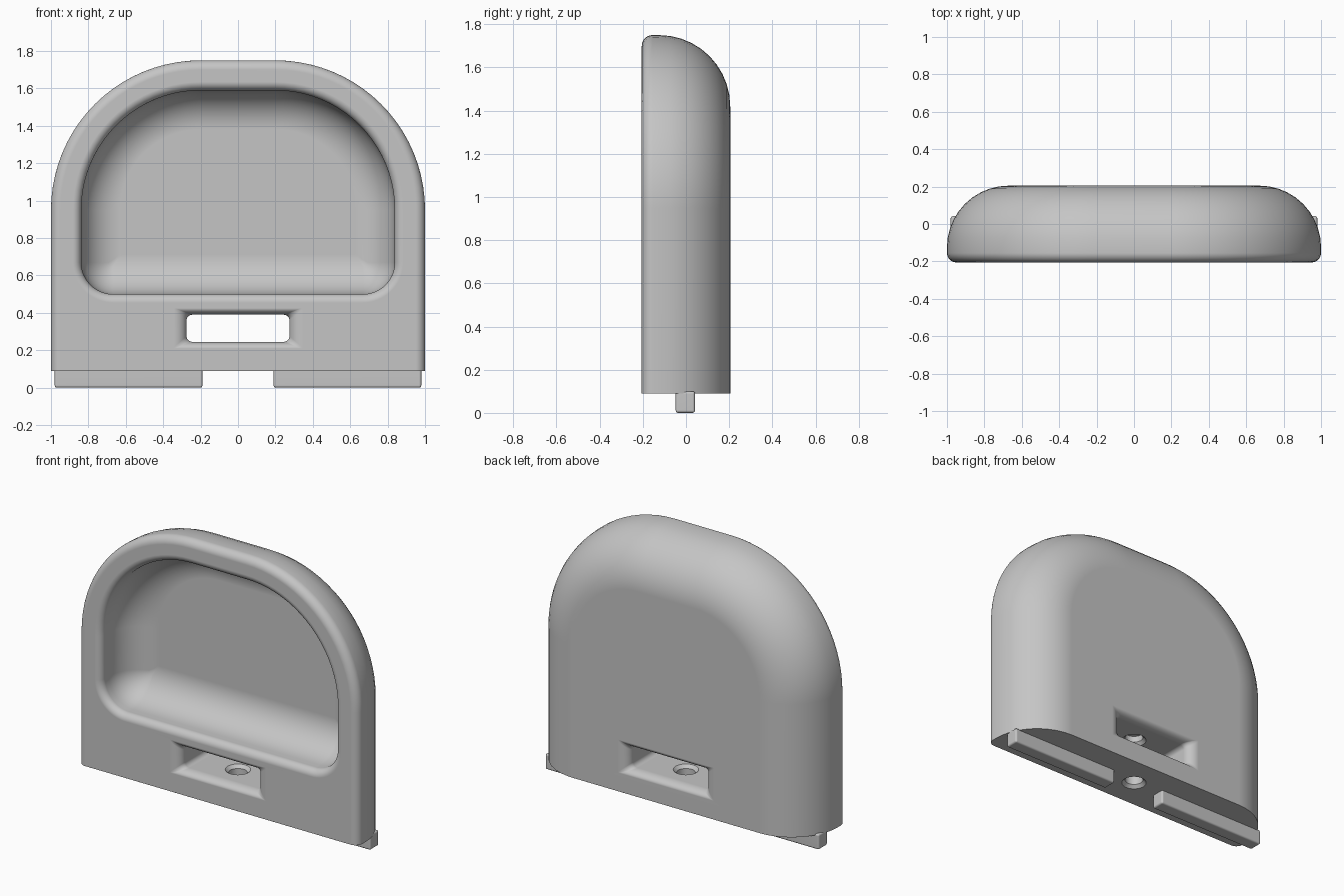
import bpy, bmesh
from math import sin, cos, pi, radians

cube = bpy.data.objects.get("Cube")
if cube:
    bpy.data.objects.remove(cube, do_unlink=True)

grey = bpy.data.materials.new("light grey")
grey.use_nodes = True
colour = (0.56, 0.56, 0.56, 1)
grey.diffuse_color = colour
grey.node_tree.nodes["Principled BSDF"].inputs["Base Color"].default_value = colour

HALF_DEPTH = 0.205
BASE_Z = 0.09
QUARTER = [i / 10 * pi / 2 for i in range(11)]


def outline(half_w, z0, z1, r_top, r_bottom, y, steps=20):
    """Rounded rectangle in the xz plane, counter-clockwise from bottom right."""
    points = []
    corners = [(1, z0, r_bottom, -pi / 2), (1, z1, r_top, 0),
               (-1, z1, r_top, pi / 2), (-1, z0, r_bottom, pi)]
    for side, z, r, start in corners:
        cx = side * (half_w - r)
        cz = z + r if z == z0 else z - r
        count = steps if r > 0 else 0
        for i in range(count + 1):
            a = start + i / max(count, 1) * pi / 2
            points.append((cx + r * cos(a), y, cz + r * sin(a)))
    return points


def loft(name, rings):
    """Closed solid through a list of rings with equal point counts."""
    bm = bmesh.new()
    loops = [[bm.verts.new(p) for p in ring] for ring in rings]
    n = len(loops[0])
    for a, b in zip(loops, loops[1:]):
        for i in range(n):
            j = (i + 1) % n
            bm.faces.new((a[i], a[j], b[j], b[i]))
    bm.faces.new(loops[0])
    bm.faces.new(loops[-1])
    bmesh.ops.recalc_face_normals(bm, faces=bm.faces)
    mesh = bpy.data.meshes.new(name)
    bm.to_mesh(mesh)
    bm.free()
    mesh.materials.append(grey)
    obj = bpy.data.objects.new(name, mesh)
    bpy.context.collection.objects.link(obj)
    return obj


def activate(obj):
    bpy.ops.object.select_all(action="DESELECT")
    obj.select_set(True)
    bpy.context.view_layer.objects.active = obj


def bevel(obj, width):
    mod = obj.modifiers.new("edge rounding", "BEVEL")
    mod.width, mod.segments = width, 3
    mod.limit_method, mod.angle_limit = "ANGLE", radians(50)
    activate(obj)
    bpy.ops.object.modifier_apply(modifier=mod.name)


def cut(obj, cutter):
    mod = obj.modifiers.new("cut", "BOOLEAN")
    mod.operation, mod.solver, mod.object = "DIFFERENCE", "EXACT", cutter
    activate(obj)
    bpy.ops.object.modifier_apply(modifier=mod.name)
    bpy.data.objects.remove(cutter, do_unlink=True)


def finish(obj):
    activate(obj)
    bpy.ops.object.shade_smooth_by_angle(angle=radians(30))
    mod = obj.modifiers.new("even shading", "WEIGHTED_NORMAL")
    mod.keep_sharp = True


# Arched body: small front rounding, large back rounding
def body_ring(inset, y):
    return outline(1 - inset, BASE_Z, 1.75 - inset, 0.8 - inset, 0, y)


front_r, back_r = 0.05, 0.33
rings = [body_ring(front_r * (1 - sin(a)), -HALF_DEPTH + front_r * (1 - cos(a))) for a in QUARTER]
rings += [body_ring(back_r * (1 - cos(a)), HALF_DEPTH - back_r * (1 - sin(a))) for a in QUARTER]
body = loft("body", rings)
bevel(body, 0.008)


# Front recess with a rolled lip and a coved floor
def recess_ring(grow, y):
    return outline(0.838 + grow, 0.5 - grow, 1.59 + grow,
                   0.64 + grow, max(0.17 + grow, 0.01), y)


lip_r, cove_r, floor_y = 0.045, 0.21, 0.09
rings = [recess_ring(lip_r, -0.3)]
rings += [recess_ring(lip_r * (1 - sin(a)), -HALF_DEPTH + lip_r * (1 - cos(a))) for a in QUARTER]
rings += [recess_ring(-cove_r * (1 - cos(a)), floor_y - cove_r * (1 - sin(a))) for a in QUARTER]
cut(body, loft("recess_cutter", rings))


# Through slot, flared at front and back
def slot_ring(t, y):
    return outline(0.275 + 0.07 * t, 0.245 - 0.035 * t, 0.39 + 0.035 * t,
                   0.03 - 0.025 * t, 0.03 - 0.025 * t, y, 6)


flare = [(1, -0.3)] + [(1 - sin(a), -HALF_DEPTH + 0.06 * (1 - cos(a))) for a in QUARTER]
rings = [slot_ring(t, y) for t, y in flare]
rings += [slot_ring(t, -y) for t, y in reversed(flare)]
cut(body, loft("slot_cutter", rings))

# Vertical screw hole with chamfered mouths, blind above the slot
wide, narrow = 0.075, 0.055
hole = [(wide, 0.05), (wide, 0.09), (narrow, 0.11), (narrow, 0.225), (wide, 0.245),
        (wide, 0.39), (narrow, 0.41), (narrow, 0.45)]
turns = [i / 32 * 2 * pi for i in range(32)]
cut(body, loft("hole_cutter", [[(r * cos(a), r * sin(a), z) for a in turns] for r, z in hole]))
finish(body)

# Two locating tabs under the body
for side, name in ((1, "left_tab"), (-1, "right_tab")):
    bpy.ops.mesh.primitive_cube_add(size=1, location=(side * 0.585, -0.003, 0.05))
    tab = bpy.context.object
    tab.name = name
    tab.scale = (0.79, 0.09, 0.1)
    bpy.ops.object.transform_apply(location=False, rotation=False, scale=True)
    tab.data.materials.append(grey)
    bevel(tab, 0.012)
    finish(tab)
